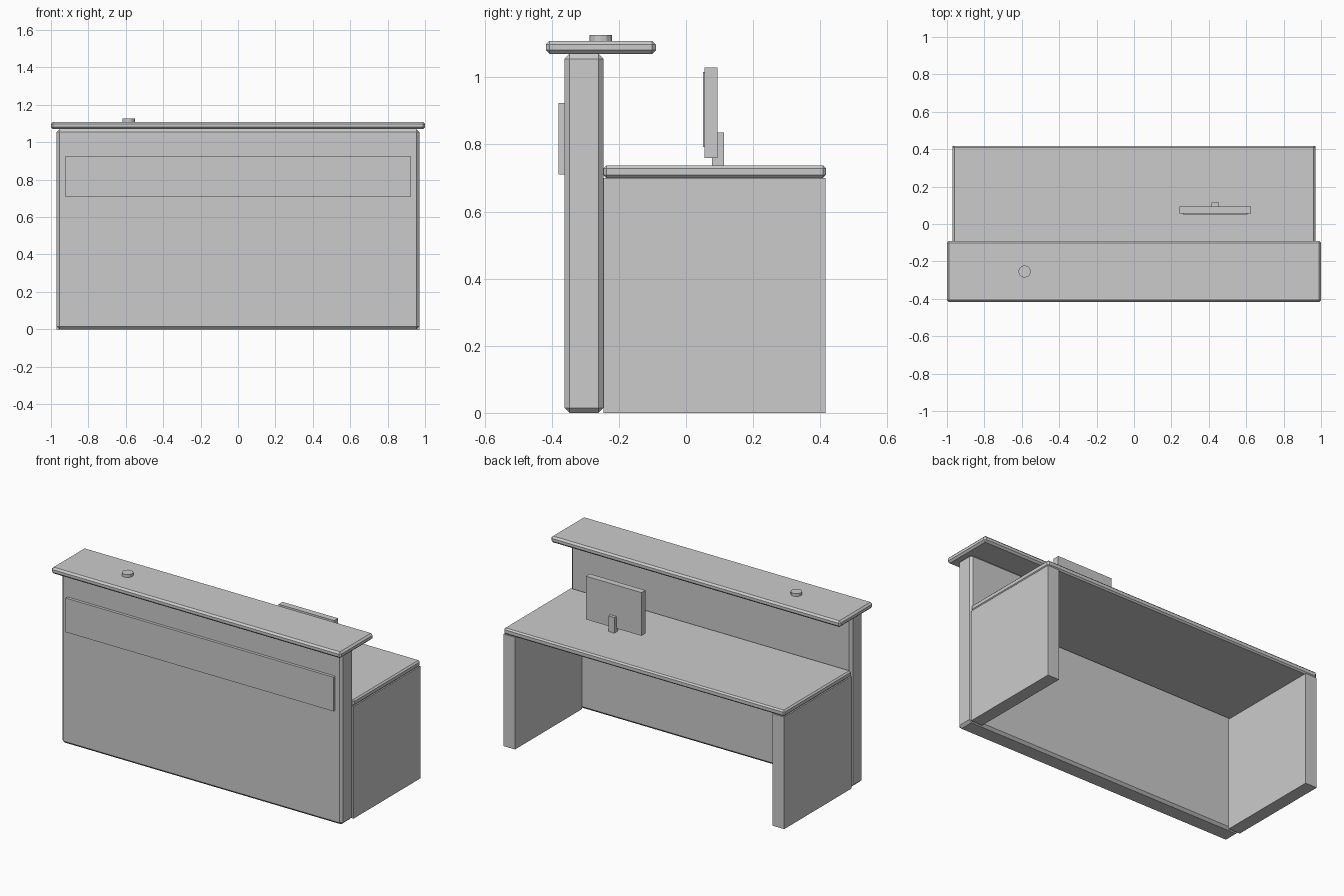
import bpy, bmesh

if "Cube" in bpy.data.objects:
    bpy.data.objects.remove(bpy.data.objects["Cube"])


def box(name, x, y, z, bevel=0.0):
    """Box from (min, max) ranges with an optional single-segment chamfer."""
    bm = bmesh.new()
    bmesh.ops.create_cube(bm, size=1)
    for v in bm.verts:
        for i, (lo, hi) in enumerate((x, y, z)):
            v.co[i] = lo if v.co[i] < 0 else hi
    mesh = bpy.data.meshes.new(name)
    bm.to_mesh(mesh)
    bm.free()
    ob = bpy.data.objects.new(name, mesh)
    bpy.context.collection.objects.link(ob)
    if bevel:
        mod = ob.modifiers.new("chamfer", 'BEVEL')
        mod.width = bevel
        mod.segments = 1
    return ob


# Front wall, raised band and visitor counter
box("front_wall", (-0.97, 0.97), (-0.362, -0.246), (0, 1.07), 0.015)
box("front_band", (-0.925, 0.925), (-0.38, -0.362), (0.71, 0.923))
box("counter_top", (-1, 1), (-0.418, -0.09), (1.07, 1.109), 0.011)

# Work desk and its side panels
box("desk_top", (-0.97, 0.97), (-0.246, 0.417), (0.70, 0.738), 0.009)
for side, x in (("left", (-0.97, -0.89)), ("right", (0.89, 0.97))):
    box(side + "_side_panel", x, (-0.246, 0.416), (0, 0.70))

# Monitor
box("monitor_stand", (0.415, 0.455), (0.077, 0.114), (0.738, 0.835))
box("monitor_body", (0.242, 0.626), (0.055, 0.094), (0.76, 1.03))
box("monitor_screen", (0.262, 0.606), (0.05, 0.055), (0.793, 1.016))

# Service bell
bpy.ops.mesh.primitive_cylinder_add(vertices=12, radius=0.033, depth=0.018,
                                    location=(-0.585, -0.254, 1.118))
bpy.context.object.name = "service_bell"
